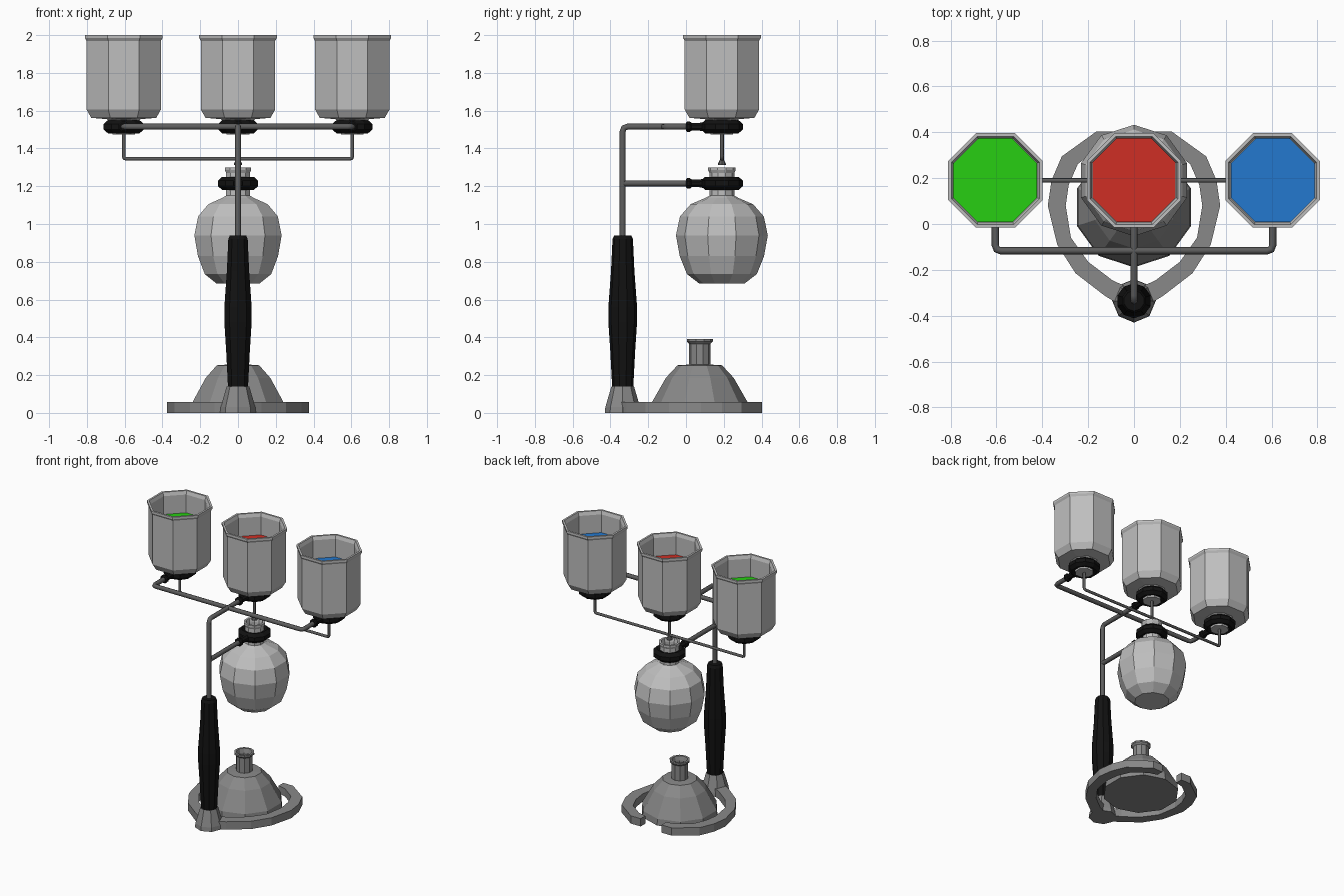
import bpy, bmesh, math
from mathutils import Vector

if "Cube" in bpy.data.objects:
    bpy.data.objects.remove(bpy.data.objects["Cube"])


def material(name, rgb):
    m = bpy.data.materials.new(name)
    m.diffuse_color = (*rgb, 1)
    m.use_nodes = True
    m.node_tree.nodes["Principled BSDF"].inputs["Base Color"].default_value = m.diffuse_color
    return m


GLASS = material("pale_glass", (0.52, 0.52, 0.52))
BASE = material("base_grey", (0.25, 0.25, 0.25))
TUBE = material("dark_metal", (0.11, 0.11, 0.11))
BLACK = material("black_grip", (0.006, 0.006, 0.006))
GREEN = material("green_liquid", (0.02, 0.62, 0.006))
RED = material("red_liquid", (0.62, 0.028, 0.018))
BLUE = material("blue_liquid", (0.017, 0.19, 0.62))


def finish(name, bm, mat):
    bmesh.ops.remove_doubles(bm, verts=bm.verts, dist=1e-5)
    bmesh.ops.recalc_face_normals(bm, faces=bm.faces)
    me = bpy.data.meshes.new(name)
    bm.to_mesh(me)
    bm.free()
    me.materials.append(mat)
    ob = bpy.data.objects.new(name, me)
    bpy.context.collection.objects.link(ob)
    return ob


def lathe(name, profile, sides, center, mat, turn=0.0, closed=False):
    """Revolve (radius, z) points about a vertical axis at center."""
    bm = bmesh.new()
    rings = []
    for r, z in profile:
        rings.append([bm.verts.new((center[0] + r * math.cos(turn + math.tau * i / sides),
                                    center[1] + r * math.sin(turn + math.tau * i / sides), z))
                      for i in range(sides)])
    pairs = list(zip(rings, rings[1:])) + ([(rings[-1], rings[0])] if closed else [])
    for a, b in pairs:
        for i in range(sides):
            j = (i + 1) % sides
            bm.faces.new((a[i], a[j], b[j], b[i]))
    if not closed:
        bm.faces.new(rings[0])
        bm.faces.new(rings[-1])
    return finish(name, bm, mat)


def pipe(name, points, radius, mat, bend=0.025):
    """Round tube along a path with softened corners."""
    pts = [Vector(p) for p in points]
    path = [pts[0]]
    for a, p, b in zip(pts, pts[1:], pts[2:]):
        s, e = p + (a - p).normalized() * bend, p + (b - p).normalized() * bend
        path += [s, s * 0.25 + p * 0.5 + e * 0.25, e]
    path.append(pts[-1])
    cu = bpy.data.curves.new(name, 'CURVE')
    cu.dimensions = '3D'
    cu.bevel_depth = radius
    cu.bevel_resolution = 2
    cu.use_fill_caps = True
    sp = cu.splines.new('POLY')
    sp.points.add(len(path) - 1)
    for q, v in zip(sp.points, path):
        q.co = (*v, 1)
    tmp = bpy.data.objects.new(name + "_path", cu)
    bpy.context.collection.objects.link(tmp)
    dg = bpy.context.evaluated_depsgraph_get()
    me = bpy.data.meshes.new_from_object(tmp.evaluated_get(dg))
    bpy.data.objects.remove(tmp)
    me.materials.clear()
    me.materials.append(mat)
    ob = bpy.data.objects.new(name, me)
    bpy.context.collection.objects.link(ob)


def clamp(name, x, z):
    """Black ring around a neck, with a stubby sleeve reaching toward the front."""
    lathe(name + "_ring", [(0.058, z - 0.025), (0.088, z - 0.035), (0.112, z - 0.014),
                           (0.112, z + 0.014), (0.088, z + 0.035), (0.058, z + 0.025)],
          10, (x, CY), BLACK, math.pi / 2, closed=True)
    sleeve = lathe(name + "_sleeve", [(0.022, 0), (0.03, 0.006), (0.03, 0.02), (0.022, 0.03),
                                      (0.022, 0.07), (0.03, 0.11)], 8, (0, 0), BLACK, math.pi / 8)
    sleeve.rotation_euler = (-math.pi / 2, 0, 0)
    sleeve.location = (x, 0.0, z)


CY = 0.19       # depth of cups and flask
PY = -0.335     # depth of the pole
ARM_Z = 1.515
SIDE = 0.605
OCT = 1 / math.cos(math.pi / 8)

# cups with coloured liquid
cup_profile = [(0.06, 1.475), (0.06, 1.53), (0.09, 1.555), (0.172, 1.562), (0.197, 1.606),
               (0.197, 1.97), (0.206, 1.985), (0.206, 2.0), (0.192, 2.0), (0.183, 1.975),
               (0.183, 1.83)]
for side, x, liquid in (("left", -SIDE, GREEN), ("middle", 0, RED), ("right", SIDE, BLUE)):
    lathe(side + "_cup", [(r * OCT, z) for r, z in cup_profile], 8, (x, CY), GLASS, math.pi / 8)
    lathe(side + "_liquid", [(0.182 * OCT, 1.834), (0.182 * OCT, 1.842)], 8, (x, CY),
          liquid, math.pi / 8)
    clamp(side + "_cup_clamp", x, ARM_Z)

# round flask with open neck
lathe("flask", [(0.12, 0.685), (0.185, 0.735), (0.223, 0.83), (0.243, 0.94), (0.222, 1.04),
                (0.165, 1.105), (0.09, 1.137), (0.066, 1.15), (0.066, 1.27), (0.073, 1.285),
                (0.073, 1.298), (0.058, 1.298), (0.052, 1.27), (0.052, 1.15)],
      10, (0, CY), GLASS, math.pi / 2)
clamp("flask_clamp", 0, 1.215)

# pole and support arms
pipe("pole", [(0, PY, 0.9), (0, PY, ARM_Z), (0, 0.02, ARM_Z)], 0.016, TUBE)
pipe("flask_arm", [(0, PY, 1.215), (0, 0.02, 1.215)], 0.016, TUBE)
pipe("cross_arm", [(-SIDE, 0.02, ARM_Z), (-SIDE, -0.117, ARM_Z),
                   (SIDE, -0.117, ARM_Z), (SIDE, 0.02, ARM_Z)], 0.016, TUBE)

# thin feed tubes and nozzle
pipe("feed_tube", [(-SIDE, CY, 1.485), (-SIDE, CY, 1.345),
                   (SIDE, CY, 1.345), (SIDE, CY, 1.485)], 0.01, TUBE, 0.014)
pipe("drip_tube", [(0, CY, 1.485), (0, CY, 1.325)], 0.01, TUBE)
lathe("nozzle", [(0.021, 1.312), (0.021, 1.32), (0.01, 1.342)], 8, (0, CY), TUBE)

# grip and its foot
lathe("grip", [(0.045, 0.13), (0.056, 0.14), (0.066, 0.33), (0.076, 0.48), (0.076, 0.56),
               (0.062, 0.75), (0.054, 0.92), (0.045, 0.94)], 10, (0, PY), BLACK, math.pi / 2)
lathe("foot", [(0.095, 0), (0.092, 0.03), (0.06, 0.14)], 8, (0, PY), BASE, math.pi / 2)

# horseshoe base, open at the back
outer = [(0, -0.39), (0.125, -0.315), (0.255, -0.215), (0.335, -0.09), (0.376, 0.08),
         (0.36, 0.19), (0.315, 0.295), (0.165, 0.403), (0.085, 0.403)]
inner = [(0, -0.29), (0.095, -0.245), (0.2, -0.165), (0.275, -0.06), (0.298, 0.08),
         (0.285, 0.17), (0.245, 0.262), (0.145, 0.335), (0.085, 0.35)]
bm = bmesh.new()
for s in (-1, 1):
    grid = [[bm.verts.new((s * x, y, z)) for (x, y), z in ((o, 0), (o, 0.057), (i, 0.057), (i, 0))]
            for o, i in zip(outer, inner)]
    for a, b in zip(grid, grid[1:]):
        for k in range(4):
            bm.faces.new((a[k], a[(k + 1) % 4], b[(k + 1) % 4], b[k]))
    bm.faces.new(grid[-1])
finish("horseshoe_base", bm, BASE)

# burner with open chimney
lathe("burner", [(0.262, 0.004), (0.257, 0.05), (0.18, 0.185), (0.118, 0.252), (0.056, 0.256),
                 (0.056, 0.365), (0.069, 0.378), (0.069, 0.39), (0.053, 0.39), (0.045, 0.36),
                 (0.045, 0.27)], 10, (0, 0.073), BASE, math.pi / 2)
